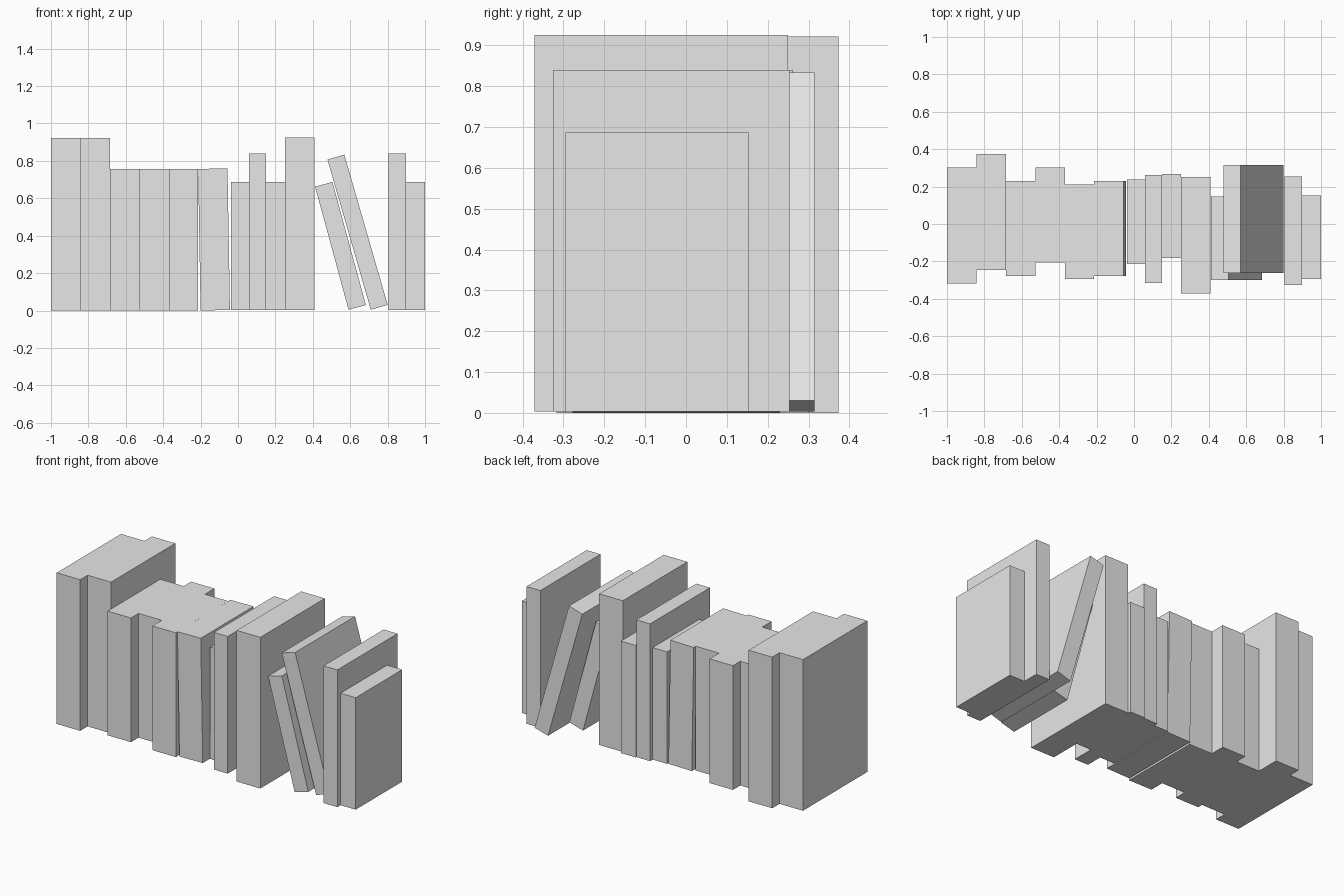
import bpy
import math
from mathutils import Matrix, Vector

cube = bpy.data.objects.get("Cube")
if cube:
    bpy.data.objects.remove(cube, do_unlink=True)

# Single plain grey for every book
grey = bpy.data.materials.new("plain_grey")
grey.use_nodes = True
colour = (0.8, 0.8, 0.8, 1)
grey.diffuse_color = colour
grey.node_tree.nodes["Principled BSDF"].inputs["Base Color"].default_value = colour


def book(name, x, width, height, front, back, base=0.0, lean=0.0):
    """Box standing on its lower left edge (x, base), leaning left by degrees."""
    bpy.ops.mesh.primitive_cube_add(size=1)
    obj = bpy.context.object
    obj.name = name
    size = Vector((width, back - front, height))
    mid = Vector((width / 2, (front + back) / 2, height / 2))
    obj.data.transform(Matrix.Translation(mid) @ Matrix.Diagonal(size).to_4x4())
    obj.data.transform(Matrix.Rotation(-math.radians(lean), 4, 'Y'))
    obj.location = (x, 0, base)
    obj.data.materials.append(grey)


LIFT = 0.004
TALL, LARGE, MEDIUM, SMALL = 0.921, 0.836, 0.757, 0.682

# Left block: two tall books, then four medium ones, the last slightly leaning
book("tall_book_1", -1.0, 0.158, TALL, -0.317, 0.302)
book("tall_book_2", -0.842, 0.158, TALL, -0.246, 0.373)
book("medium_book_1", -0.684, 0.157, MEDIUM, -0.278, 0.23)
book("medium_book_2", -0.527, 0.157, MEDIUM, -0.205, 0.301)
book("medium_book_3", -0.37, 0.157, MEDIUM, -0.295, 0.211)
book("medium_book_4", -0.2, 0.157, MEDIUM, -0.278, 0.23, lean=1)

# Middle block: thin books closed off by a tall one
book("small_book_1", -0.038, 0.097, SMALL, -0.213, 0.237, LIFT)
book("large_book_1", 0.059, 0.092, LARGE, -0.315, 0.262, LIFT)
book("small_book_2", 0.151, 0.1, SMALL, -0.181, 0.268, LIFT)
book("tall_book_3", 0.251, 0.159, TALL, -0.371, 0.25, LIFT)

# Two books leaning against the middle block
book("leaning_small_book", 0.591, 0.096, SMALL, -0.299, 0.147, LIFT, 15.2)
book("leaning_large_book", 0.71, 0.094, LARGE, -0.262, 0.315, LIFT, 16.1)

# Upright pair at the right end
book("large_book_2", 0.805, 0.093, LARGE, -0.326, 0.253, LIFT)
book("small_book_3", 0.898, 0.102, SMALL, -0.295, 0.153, LIFT)
